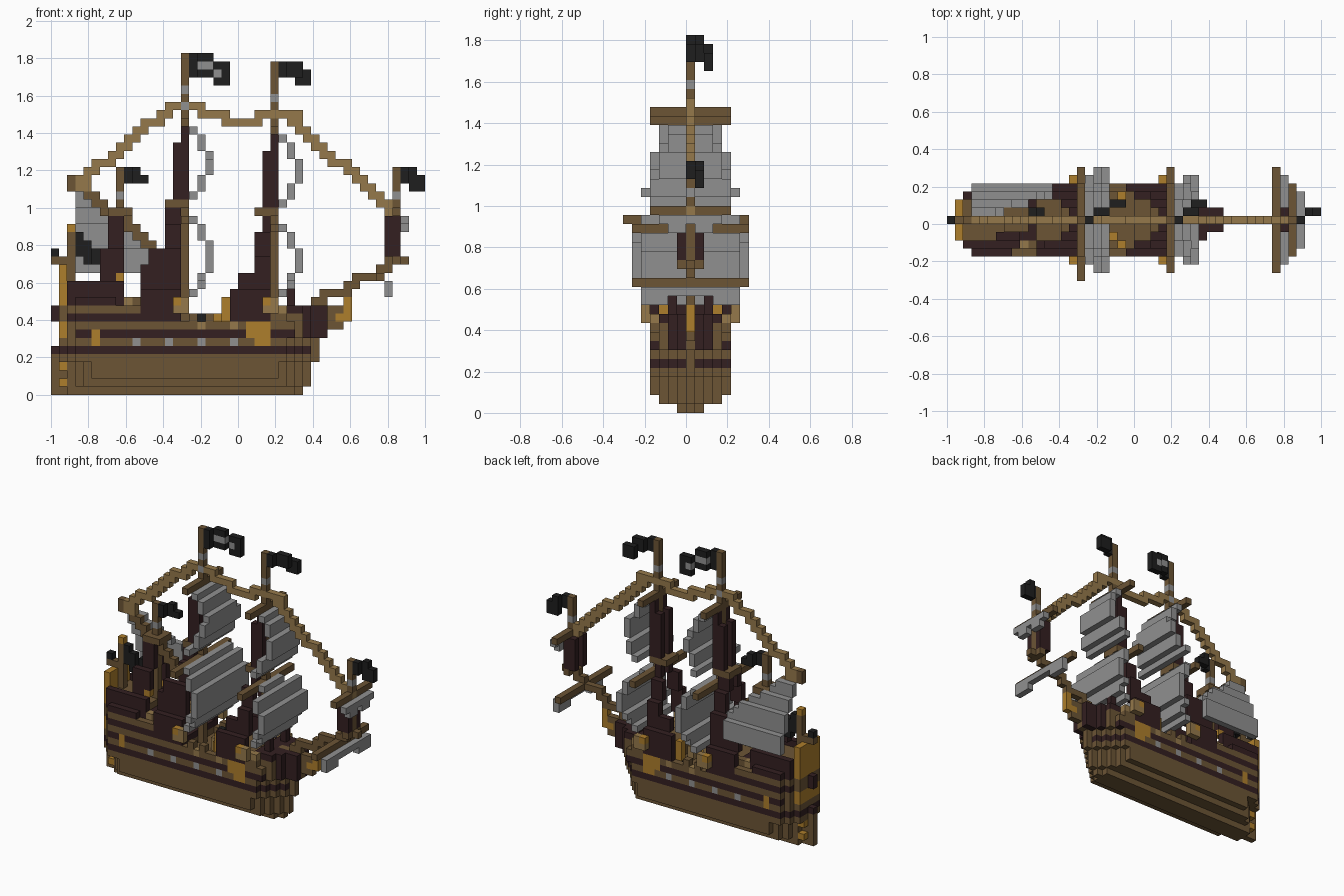
import bpy, bmesh
from mathutils import Vector

if "Cube" in bpy.data.objects:
    bpy.data.objects.remove(bpy.data.objects["Cube"])

UNIT = 2 / 46                      # edge of one building block
PALETTE = {
    "oak brown": (0.15, 0.09, 0.036),
    "dark timber": (0.033, 0.014, 0.015),
    "tan rope": (0.30, 0.19, 0.07),
    "sail grey": (0.28, 0.28, 0.28),
    "flag black": (0.013, 0.013, 0.013),
    "gold trim": (0.42, 0.21, 0.025),
}
OAK, DARK, TAN, GREY, BLACK, GOLD = PALETTE
materials = []
for name, rgb in PALETTE.items():
    m = bpy.data.materials.new(name)
    m.use_nodes = True
    m.diffuse_color = (*rgb, 1)
    m.node_tree.nodes["Principled BSDF"].inputs["Base Color"].default_value = (*rgb, 1)
    materials.append(m)

cells = {}                         # block position -> (part, colour)


def span(v):
    return range(v[0], v[1] + 1) if isinstance(v, tuple) else (v,)


def fill(part, colour, i, j, k):
    """Fill an inclusive range of blocks."""
    for a in span(i):
        for b in span(j):
            for c in span(k):
                cells[a, b, c] = (part, colour)


def pair(part, colour, i, j, k):
    """Fill the same blocks on both sides of the centre line."""
    for a in span(j):
        fill(part, colour, i, a, k)
        fill(part, colour, i, -a, k)


def line(part, colour, start, end):
    """Stepped rope or spar on the centre line."""
    (i0, k0), (i1, k1) = start, end
    n = max(abs(i1 - i0), abs(k1 - k0))
    for t in range(n + 1):
        i = round(i0 + (i1 - i0) * t / n)
        fill(part, colour, (i, i + 1), 0, round(k0 + (k1 - k0) * t / n))


def sail(part, i, k0, k1, width):
    """Billowing square sail, width given by height."""
    for k in range(k0, k1 + 1):
        d = min(k - k0, k1 - k)
        w = width(k)
        fill(part, GREY, i + min(2, (d + 1) // 2), (-w, w), k)


# Hull: stepped layers, tapering to bow and stern, with an oak stem
for k in range(7):
    half = (1, 3)[k] if k < 2 else 4
    bow = 30 if k == 0 else 31 if k < 4 else 32
    for j in range(-half, half + 1):
        a = abs(j)
        stern = 0 if a == 0 and k < 6 else a + 1 if k < 4 else max(1, a - 1)
        fill("hull", DARK if k == 5 else OAK, (stern, bow - a), j, k)
fill("hull", OAK, 32, 0, 5)
fill("hull", GOLD, 1, (-1, 1), 1)
fill("hull", GOLD, 1, (-1, 1), 3)

# Bulwarks and main deck
fill("main_deck", OAK, (2, 29), (-3, 3), 7)
pair("bulwark", DARK, (3, 29), 4, 7)
pair("bulwark", OAK, (3, 29), 4, 8)
for i in (17, 19, 22):
    pair("bulwark", OAK, i, 4, 9)
for i in range(10, 28, 4):
    pair("gun_ports", GREY, i, 4, 6)
    pair("gun_ports", TAN, i, 4, 8)
pair("gold_trim", GOLD, 5, 4, (6, 7))
pair("gold_trim", GOLD, (25, 26), 4, 6)
pair("gold_trim", GOLD, (24, 26), 4, (7, 8))

# Stern castle in striped storeys, stepping inwards
for k, end, half, colour in ((8, 15, 4, OAK), (9, 15, 4, DARK), (10, 14, 3, OAK),
                             (11, 10, 3, DARK), (12, 8, 2, OAK)):
    fill("stern_castle", colour, (3, end), (-half, half), k)
    fill("stern_castle", colour, 2, (-3, 3), k)
pair("stern_rail", OAK, (3, 14), 4, 10)
pair("stern_rail", DARK, (3, 7), 4, 11)
pair("stern_rail", OAK, (5, 14), 3, 11)
pair("stern_rail", DARK, (2, 5), 3, (12, 13))
for i in (6, 9, 12):
    pair("stern_rail", TAN, i, 3, 13 - i // 4)
fill("transom", OAK, 1, (-2, 2), (9, 10))
fill("transom", GOLD, 1, (-2, 2), (7, 8))
fill("transom", GOLD, 1, (-2, 2), (11, 15))
fill("transom", DARK, 0, 0, (9, 10))
fill("stern_lantern", OAK, (0, 1), 0, 16)
fill("stern_lantern", BLACK, 0, 0, 17)

# Forecastle and bow
fill("forecastle", OAK, (23, 28), (-4, 4), (8, 9))
pair("gold_trim", GOLD, (24, 26), 4, 8)
pair("forecastle", TAN, (23, 28), 4, 10)
fill("forecastle", OAK, (29, 30), (-3, 3), (7, 9))
fill("forecastle", DARK, (28, 30), (-3, 3), 10)
pair("forecastle", DARK, 29, 2, (11, 12))
fill("bow", DARK, (30, 31), (-2, 2), (7, 10))
fill("bow", DARK, (32, 33), (-1, 1), (7, 10))
fill("bow", OAK, 33, 0, (7, 8))
fill("bow", OAK, (34, 35), 0, (8, 10))
fill("figurehead", GOLD, 36, 0, (9, 11))
fill("figurehead", GOLD, 35, 0, 9)

# Deck fittings
for i, j, colour in ((18, 2, BLACK), (20, -2, GOLD), (21, 0, TAN), (19, -1, TAN), (21, 3, BLACK)):
    fill("deck_fittings", colour, i, j, (8, 9))
pair("deck_fittings", GOLD, 21, 3, (9, 11))
for i in (15, 26):
    pair("shroud_channels", TAN, (i, i + 1), 5, 10)
    pair("shroud_channels", GOLD, i, 5, 11)
    pair("shroud_channels", TAN, i + 1, 5, 11)

# Masts with grey bands
for part, i, k0, k1, bands in (("main_mast", 16, 7, 41, (35, 37)), ("fore_mast", 27, 8, 40, (34, 36)),
                               ("mizzen_mast", 8, 10, 27, (24,)), ("bow_mast", 42, 16, 27, (24,))):
    fill(part, OAK, i, 0, (k0, k1))
    for k in bands:
        fill(part, GREY, i, 0, k)


def shrouds(part, mast, steps):
    """Dark ladders leaning from the hull sides to the mast; steps are (first, last, offset, bottom, top)."""
    for first, last, j, k0, k1 in steps:
        pair(part, DARK, (mast + first, mast + last), j, (k0, k1))


shrouds("main_shrouds", 16, ((-5, -1, 4, 9, 12), (-5, -1, 3, 13, 15), (-4, -1, 3, 16, 17),
                             (-2, -1, 2, 18, 20), (-2, -1, 1, 21, 22), (-1, 0, 1, 23, 30), (0, 0, 1, 31, 32)))
shrouds("fore_shrouds", 27, ((-5, -1, 4, 9, 12), (-4, -1, 3, 13, 14), (-2, -1, 3, 15, 16),
                             (-2, -1, 2, 17, 19), (-1, -1, 1, 20, 21), (-1, 0, 1, 22, 29), (0, 0, 1, 30, 31)))
shrouds("mizzen_shrouds", 8, ((-3, 0, 3, 11, 13), (-2, 0, 2, 14, 17), (-1, 0, 1, 18, 21)))
shrouds("bow_shrouds", 42, ((-1, 0, 1, 17, 21),))
pair("mizzen_shrouds", GOLD, 8, 2, 14)

# Mast tops (platforms)
for part, i, k in (("main_top", 16, 23), ("fore_top", 27, 22), ("mizzen_top", 9, 22)):
    fill(part, OAK, (i - 2, i), (-1, 1), k)

# Square sails
sail("main_course", 17, 12, 21, lambda k: 6 if 13 < k < 21 else 5)
sail("main_topsail", 17, 24, 32, lambda k: 5 if k < 25 else 4 if k < 29 else 3)
sail("fore_course", 28, 12, 20, lambda k: 2 if k > 19 else 5 if k > 13 else 4)
sail("fore_topsail", 28, 23, 31, lambda k: 4 if k < 26 else 3 if k < 29 else 2)
fill("spritsail", GREY, 41, (-5, 5), 13)
pair("spritsail", GREY, 41, (3, 5), 12)
fill("sprit_topsail", GREY, 43, (-3, 3), 21)
pair("sprit_topsail", GREY, 43, (1, 2), 20)

# Yards
fill("main_yard", OAK, 16, (-7, 6), 21)
fill("fore_yard", OAK, 27, (-6, 6), 20)
fill("main_top_yard", OAK, 16, (-4, 4), 33)
fill("fore_top_yard", OAK, 27, (-4, 4), 32)
fill("sprit_yard", OAK, 40, (-6, 6), 14)
fill("sprit_top_yard", OAK, 42, (-4, 4), 22)

# Lateen sail, bulging to the left side, below its slanted yard
for k in range(15, 25):
    j = 4 if k < 18 else 3 if k < 21 else 2 if k < 23 else 1
    fill("lateen_sail", GREY, (3, min(12, 3 + (26 - k) * 6 // 5)), j, k)
line("lateen_yard", OAK, (2, 26), (13, 16))

# Bowsprit
line("bowsprit", OAK, (30, 10), (40, 15))
fill("bowsprit", OAK, (41, 43), 0, 16)
fill("bow_mast", OAK, 42, (-1, 1), 16)

# Stays
line("fore_stay", TAN, (41, 22), (29, 33))
fill("fore_stay", TAN, (28, 30), 0, 34)
line("middle_stay", TAN, (26, 34), (24, 33))
fill("middle_stay", TAN, (21, 24), 0, 33)
fill("middle_stay", TAN, (18, 21), 0, 34)
fill("middle_stay", TAN, (17, 18), 0, 35)
line("back_stay", TAN, (14, 35), (3, 26))
fill("back_stay", TAN, (3, 4), 0, (25, 26))
fill("back_stay", TAN, 15, 0, 35)
fill("lateen_yard", OAK, 2, 0, (25, 26))

# Flags waving away from their poles; pieces are (columns, offset, bottom, top)
for part, pieces in (
        ("main_flag", ((17, 0, 39, 41), ((18, 19), 1, 39, 41), ((20, 21), 2, 38, 40))),
        ("fore_flag", ((28, 0, 39, 40), ((29, 30), 1, 39, 40), ((30, 31), 2, 38, 39))),
        ("mizzen_flag", ((9, 0, 26, 27), (10, 1, 26, 27), (11, 1, 26, 26))),
        ("bow_flag", ((43, 0, 26, 27), (44, 1, 25, 27), (45, 1, 25, 26))),
        ("stern_flag", ((3, 0, 17, 19), (4, 0, 16, 18), ((5, 6), 1, 16, 17)))):
    for i, j, low, high in pieces:
        fill(part, BLACK, i, j, (low, high))
fill("main_flag", GREY, (18, 19), 1, 40)
fill("main_flag", GREY, 20, 2, 39)
fill("stern_flagpole", OAK, 2, 0, (13, 19))
fill("stern_flagpole", GOLD, 2, 0, 20)

# Turn the blocks into one mesh per part, keeping only exposed faces
axes = [Vector(s) for s in ((1, 0, 0), (0, 1, 0), (0, 0, 1))]
parts = {}
for cell, (part, colour) in cells.items():
    parts.setdefault(part, []).append((cell, colour))
for part, blocks in parts.items():
    bm = bmesh.new()
    for cell, colour in blocks:
        centre = Vector(cell) + Vector((0.5, 0.5, 0.5))
        for axis in range(3):
            for sign in (-1, 1):
                n = axes[axis] * sign
                if tuple(int(c + d) for c, d in zip(cell, n)) in cells:
                    continue
                u = axes[(axis + 1) % 3] / 2
                v = axes[(axis + 2) % 3] / 2 * sign
                mid = centre + n / 2
                quad = [bm.verts.new((mid + p) * UNIT - axes[0])
                        for p in (-u - v, u - v, u + v, v - u)]
                bm.faces.new(quad).material_index = list(PALETTE).index(colour)
    bmesh.ops.remove_doubles(bm, verts=bm.verts, dist=UNIT / 100)
    mesh = bpy.data.meshes.new(part)
    bm.to_mesh(mesh)
    bm.free()
    for m in materials:
        mesh.materials.append(m)
    bpy.context.collection.objects.link(bpy.data.objects.new(part, mesh))
